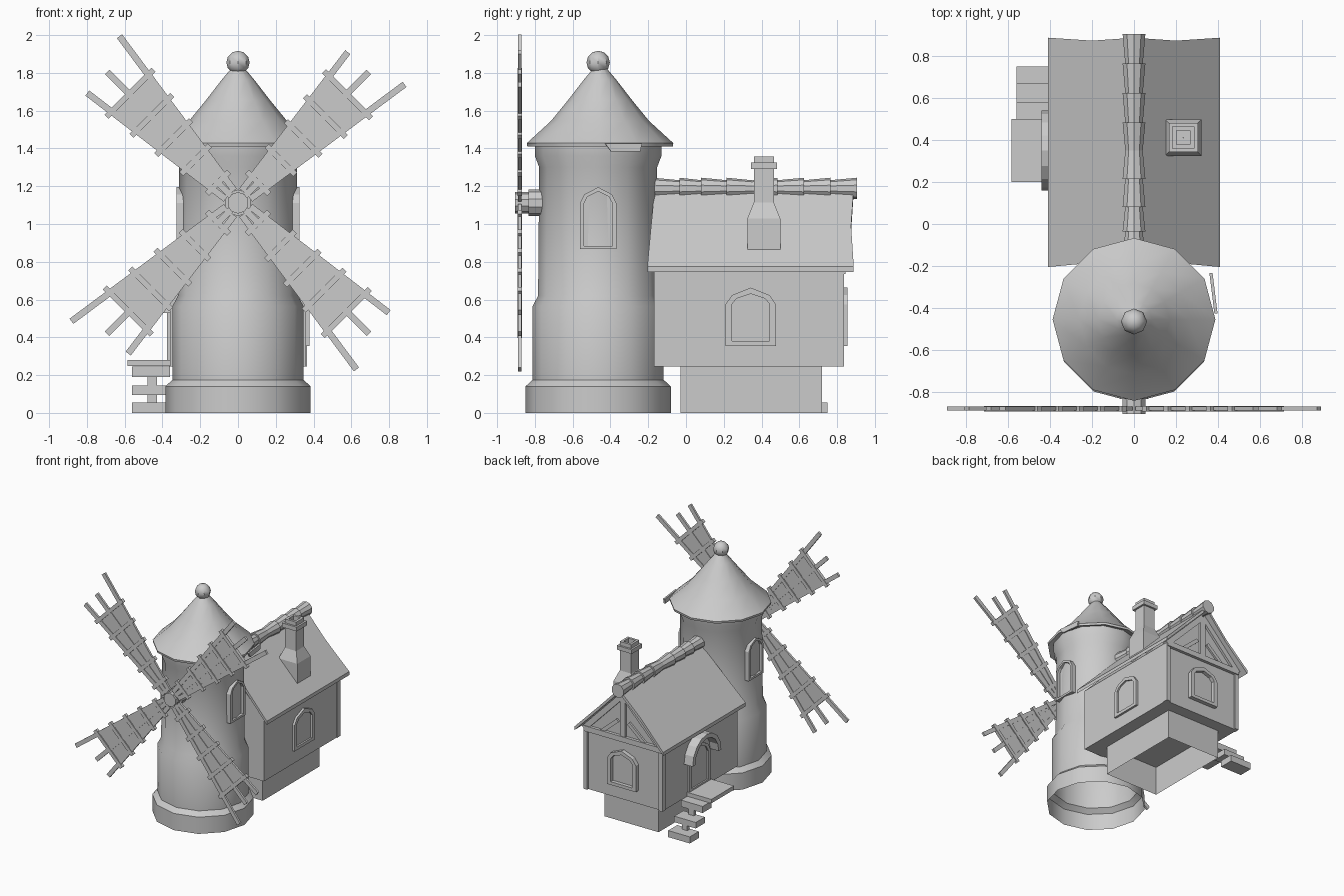
import bpy, bmesh, math
from mathutils import Matrix, Vector

if "Cube" in bpy.data.objects:
    bpy.data.objects.remove(bpy.data.objects["Cube"])

GREY = bpy.data.materials.new("stone_grey")
GREY.use_nodes = True
GREY.diffuse_color = (0.6, 0.6, 0.6, 1)
GREY.node_tree.nodes["Principled BSDF"].inputs["Base Color"].default_value = (0.6, 0.6, 0.6, 1)

TY = -0.465      # tower axis
HUB = 1.112      # sail axis height


def finish(name, bm, smooth=False):
    bmesh.ops.recalc_face_normals(bm, faces=bm.faces)
    mesh = bpy.data.meshes.new(name)
    bm.to_mesh(mesh)
    bm.free()
    mesh.materials.append(GREY)
    obj = bpy.data.objects.new(name, mesh)
    bpy.context.collection.objects.link(obj)
    if smooth:
        bpy.ops.object.select_all(action='DESELECT')
        obj.select_set(True)
        bpy.context.view_layer.objects.active = obj
        bpy.ops.object.shade_smooth_by_angle(angle=math.radians(35))
    return obj


def add_box(bm, x0, x1, y0, y1, z0, z1):
    m = Matrix.Translation(((x0 + x1) / 2, (y0 + y1) / 2, (z0 + z1) / 2))
    m = m @ Matrix.Diagonal((x1 - x0, y1 - y0, z1 - z0, 1))
    return bmesh.ops.create_cube(bm, size=1, matrix=m)["verts"]


def box(name, *size):
    bm = bmesh.new()
    add_box(bm, *size)
    return finish(name, bm)


def add_prism(bm, outer, d0, d1, m, inner=None):
    """Extrude a flat (a, z) outline outward along local -y; inner cuts a hole."""
    def ring(pts, d):
        return [bm.verts.new(m @ Vector((a, -d, z))) for a, z in pts]
    n = len(outer)
    o0, o1 = ring(outer, d0), ring(outer, d1)
    loops = [(o0, o1)]
    if inner:
        i0, i1 = ring(inner, d0), ring(inner, d1)
        loops += [(o1, i1), (i1, i0), (i0, o0)]
    else:
        bm.faces.new(o0)
        bm.faces.new(o1)
    for p, q in loops:
        for i in range(n):
            j = (i + 1) % n
            bm.faces.new((p[i], p[j], q[j], q[i]))


def lathe(name, profile, sides, y, x=0, turn=0, smooth=True):
    bm = bmesh.new()
    rings = []
    for r, z in profile:
        rings.append([bm.verts.new((x + r * math.cos(turn + math.tau * i / sides),
                                    y + r * math.sin(turn + math.tau * i / sides), z))
                      for i in range(sides)])
    for p, q in zip(rings, rings[1:]):
        for i in range(sides):
            j = (i + 1) % sides
            bm.faces.new((p[i], p[j], q[j], q[i]))
    return finish(name, bm, smooth)


def arch(w, z0, spring, peak):
    rise = peak - spring
    half = [(w, spring), (w * .75, spring + rise * .55), (0, peak)]
    return [(-w, z0), (w, z0)] + half + [(-a, z) for a, z in half[1::-1]]


def window(name, x, y, turn, w, z0, spring, peak, depth, rim=.033):
    m = Matrix.Translation((x, y, 0)) @ Matrix.Rotation(math.radians(turn), 4, 'Z')
    inner = arch(w - rim, z0 + rim * .8, spring, peak - rim)
    bm = bmesh.new()
    add_prism(bm, arch(w, z0, spring, peak), -.03, depth, m, inner)
    finish(name + "_frame", bm)
    bm = bmesh.new()
    add_prism(bm, inner, -.03, .004, m)
    finish(name + "_pane", bm)


# Round tower, open underneath
lathe("tower", [(.385, 0), (.385, .14), (.347, .175), (.347, .565), (.318, .62),
                (.312, 1.3), (.335, 1.36), (.335, 1.44)], 12, TY)
lathe("tower_roof", [(.31, 1.44), (.385, 1.41), (.388, 1.428), (.26, 1.545), (.17, 1.655), (.085, 1.765), (.03, 1.83)],
      12, TY + .01)
bm = bmesh.new()
bmesh.ops.create_uvsphere(bm, u_segments=8, v_segments=6, radius=.062,
                          matrix=Matrix.Translation((0, TY, 1.855)))
finish("roof_ball", bm, True)

# Slipped shingle on the eave
bm = bmesh.new()
add_prism(bm, [(-.01, 1.425), (.02, 1.383), (.175, 1.383), (.185, 1.425)], .385, .4,
          Matrix.Translation((0, TY, 0)) @ Matrix.Rotation(math.radians(97), 4, 'Z'))
finish("slipped_shingle", bm)

for side, turn in ((1, 90), (-1, -90)):
    window("tower_window_left" if side > 0 else "tower_window_right", side * .297, TY, turn,
           .097, .867, 1.11, 1.195, .028, .022)

# Sail axle and hub
bm = bmesh.new()
for r, y0, y1 in ((.057, -.905, -.82), (.07, -.835, -.7)):
    bmesh.ops.create_cone(bm, cap_ends=True, segments=10, radius1=r, radius2=r, depth=y1 - y0,
                          matrix=Matrix.Translation((0, (y0 + y1) / 2, HUB)) @ Matrix.Rotation(math.pi / 2, 4, 'X'))
finish("sail_axle", bm, True)


# Four sails, each a lattice of three bars, five rungs and cloth panels
def strip(u0, v0, u1, v1, w):
    d = Vector((u1 - u0, v1 - v0)).normalized() * w / 2
    return [(u0 - d.y, -v0 - d.x), (u1 - d.y, -v1 - d.x), (u1 + d.y, -v1 + d.x), (u0 + d.y, -v0 + d.x)]


def upper(u):
    return .035 + (u - .08) * .147


def lower(u):
    return -.035 - (u - .08) * .132


RUNGS = [.15, .32, .485, .65, .815]
frame, cloth = bmesh.new(), bmesh.new()
for k in range(4):
    m = Matrix.Translation((0, -.88, HUB)) @ Matrix.Rotation(math.radians(-45 - 90 * k), 4, 'Y')
    add_prism(frame, strip(.06, upper(.06), 1.067, upper(1.067), .034), -.009, .009, m)
    add_prism(frame, strip(0, 0, .98, 0, .034), -.009, .009, m)
    add_prism(frame, strip(.06, lower(.06), .975, lower(.975), .034), -.009, .009, m)
    for u in RUNGS:
        add_prism(frame, strip(u, lower(u) - .038, u, upper(u) + .038, .03), -.013, .013, m)
    for a, b in zip(RUNGS, RUNGS[1:]):
        add_prism(cloth, [(a, -lower(a)), (b, -lower(b)), (b, -upper(b)), (a, -upper(a))], -.004, .004, m)
finish("sail_frames", frame)
finish("sail_cloth", cloth)

# Cottage body with a gabled profile, running back from the tower
HX = .36
bm = bmesh.new()
add_prism(bm, [(-HX, .245), (HX, .245), (HX, .77), (0, 1.14), (-HX, .77)], -.82, .17, Matrix())
finish("cottage_walls", bm)
bm = bmesh.new()
add_box(bm, -.25, .25, -.03, .72, 0, .25)
bmesh.ops.delete(bm, geom=[f for f in bm.faces if f.calc_center_median().z < .01], context='FACES')
finish("foundation", bm)

# Timber framing on corners and back gable
bm = bmesh.new()
for s in (-1, 1):
    add_box(bm, s * (HX - .03), s * (HX + .006), .79, .836, .245, .77)
    add_prism(bm, strip(s * .36, -.755, 0, -1.125, .045), .8, .84, Matrix.Scale(-1, 4, (0, 1, 0)))
    add_prism(bm, strip(s * .2, -.77, s * .05, -.9, .03), .8, .836, Matrix.Scale(-1, 4, (0, 1, 0)))
add_box(bm, -HX, HX, .8, .845, .735, .78)
add_box(bm, -.025, .025, .8, .84, .77, 1.12)
finish("timber_frame", bm)

# Pitched roof slabs, slightly wavy at the verge
bm = bmesh.new()
for s in (-1, 1):
    rows = []
    for x, z, y0, y1 in ((.41, .775, -.205, .888), (.2, .99, -.185, .874), (0, 1.195, -.165, .888)):
        rows.append([bm.verts.new((s * x, y, z - dz)) for y, dz in ((y0, 0), (y1, 0), (y1, .03), (y0, .03))])
    for p, q in zip(rows, rows[1:]):
        for i in range(4):
            j = (i + 1) % 4
            bm.faces.new((p[i], p[j], q[j], q[i]))
    bm.faces.new(rows[0])
    bm.faces.new(rows[-1])
finish("cottage_roof", bm)

# Ridge tiles, flared toward the nearer end
bm = bmesh.new()
edges = [-.17, -.03, .085, .22, .35, .48, .62, .76, .9]
for i, (a, b) in enumerate(zip(edges, edges[1:])):
    big, small = .057, .043
    r0, r1 = (small, big) if i > 3 else (big, small)
    bmesh.ops.create_cone(bm, cap_ends=True, segments=10, radius1=r1, radius2=r0, depth=b - a + .01,
                          matrix=Matrix.Translation((0, (a + b) / 2, 1.188)) @ Matrix.Rotation(math.pi / 2, 4, 'X'))
finish("ridge_tiles", bm, True)

# Chimney with stepped cap and sunken flue
Q = math.sqrt(2)
lathe("chimney", [(h * Q, z) for h, z in
                  ((.087, .84), (.087, 1.03), (.053, 1.115), (.053, 1.29), (.069, 1.29), (.069, 1.325),
                   (.053, 1.325), (.053, 1.357), (.033, 1.357), (.033, 1.3), (0.001, 1.3))],
      4, .412, .235, math.pi / 4, False)

# Cottage windows
window("side_window", HX, .343, 90, .133, .355, .575, .663, .018)
window("back_window", 0, .82, 180, .133, .355, .575, .663, .035)

# Arched door with a projecting hood
window("door", -HX, .35, -90, .14, .27, .53, .65, .016, .03)
bm = bmesh.new()
m = Matrix.Translation((-HX, .35, 0)) @ Matrix.Rotation(math.radians(-90), 4, 'Z')


def bow(r, lift):
    return [(r * math.cos(math.pi * i / 8), .53 + lift * math.sin(math.pi * i / 8)) for i in range(9)]


add_prism(bm, bow(.19, .2) + bow(.155, .165)[::-1], -.02, .08, m)
finish("door_hood", bm)

# Landing and stacked steps
box("landing", -.585, -.33, .2, .5, .247, .28)
bm = bmesh.new()
for y0, y1, z0, z1 in ((.46, .58, .19, .245), (.55, .67, .095, .145), (.63, .75, 0, .055)):
    add_box(bm, -.56, -.36, y0, y1, z0, z1)
for y0, y1, z0, z1 in ((.55, .58, .14, .2), (.64, .67, .05, .1)):
    add_box(bm, -.48, -.43, y0, y1, z0, z1)
finish("steps", bm)
